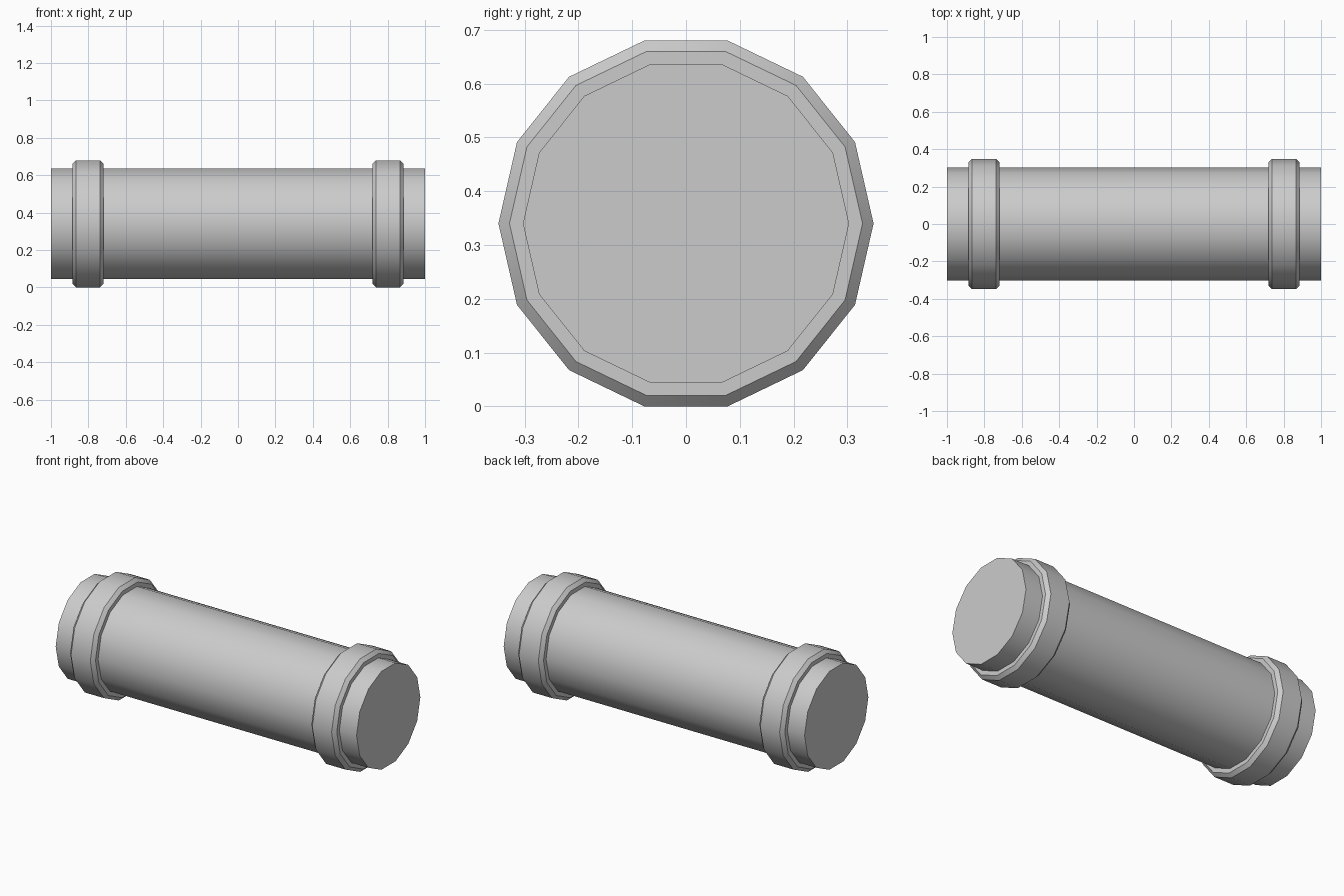
import bpy, bmesh
from math import cos, sin, tau, radians

if "Cube" in bpy.data.objects:
    bpy.data.objects.remove(bpy.data.objects["Cube"])

SIDES = 14
AXIS_Z = 0.34


def lathe(name, profile, capped=False, closed=False):
    """Spin (x, radius) points around the lengthwise axis."""
    bm = bmesh.new()
    rings = [[bm.verts.new((x, r * cos(tau * i / SIDES), r * sin(tau * i / SIDES)))
              for i in range(SIDES)] for x, r in profile]
    pairs = list(zip(rings, rings[1:]))
    if closed:
        pairs.append((rings[-1], rings[0]))
    for a, b in pairs:
        for i in range(SIDES):
            j = (i + 1) % SIDES
            bm.faces.new((a[i], a[j], b[j], b[i]))
    if capped:
        bm.faces.new(rings[0])
        bm.faces.new(rings[-1])
    bmesh.ops.recalc_face_normals(bm, faces=bm.faces)
    mesh = bpy.data.meshes.new(name)
    bm.to_mesh(mesh)
    bm.free()
    obj = bpy.data.objects.new(name, mesh)
    obj.location.z = AXIS_Z
    bpy.context.collection.objects.link(obj)
    bpy.ops.object.select_all(action='DESELECT')
    obj.select_set(True)
    bpy.context.view_layer.objects.active = obj
    bpy.ops.object.shade_smooth_by_angle(angle=radians(30))
    return obj


# Main pipe
lathe("pipe_body", [(-1, 0.303), (1, 0.303)], capped=True)

# Chamfered collars near both ends
for side, x in (("left", -0.802), ("right", 0.802)):
    lathe(side + "_collar",
          [(x - 0.084, 0.300), (x - 0.084, 0.328), (x - 0.064, 0.3485),
           (x + 0.064, 0.3485), (x + 0.084, 0.328), (x + 0.084, 0.300)],
          closed=True)
